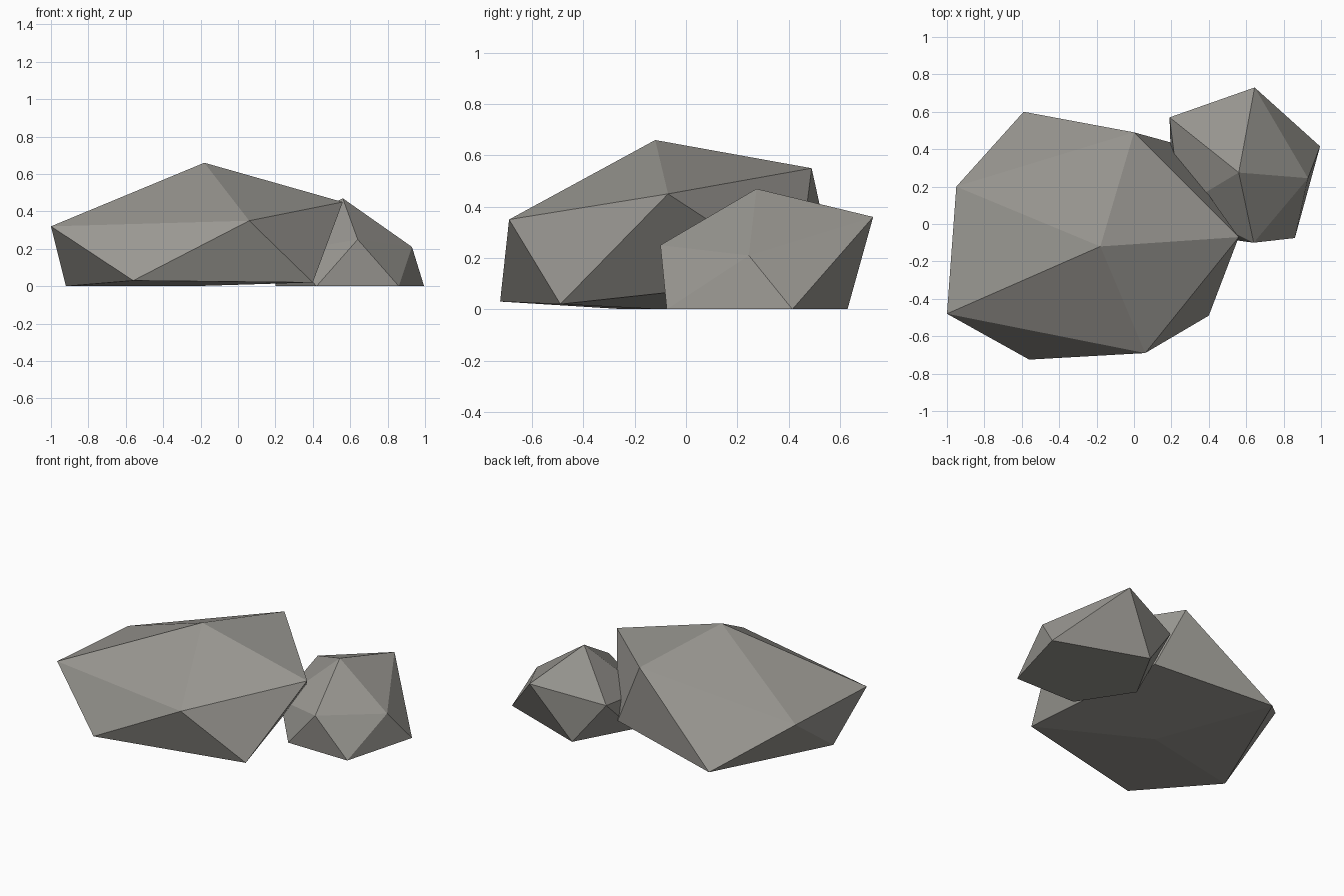
import bpy
import bmesh

if "Cube" in bpy.data.objects:
    bpy.data.objects.remove(bpy.data.objects["Cube"])

stone = bpy.data.materials.new("grey_stone")
stone.diffuse_color = (0.32, 0.31, 0.285, 1.0)
stone.use_nodes = True
stone.node_tree.nodes["Principled BSDF"].inputs["Base Color"].default_value = stone.diffuse_color


def rock(name, crown, upper, lower, base):
    """Irregular 20-sided boulder: crown point, two staggered rings of five, base point.
    Rings run counter-clockwise; lower[i] sits between upper[i] and upper[i + 1]."""
    bm = bmesh.new()
    top, bottom = bm.verts.new(crown), bm.verts.new(base)
    up = [bm.verts.new(p) for p in upper]
    low = [bm.verts.new(p) for p in lower]
    for i in range(5):
        j = (i + 1) % 5
        bm.faces.new((top, up[i], up[j]))
        bm.faces.new((up[i], low[i], up[j]))
        bm.faces.new((low[i], low[j], up[j]))
        bm.faces.new((bottom, low[j], low[i]))
    bmesh.ops.recalc_face_normals(bm, faces=bm.faces)
    mesh = bpy.data.meshes.new(name)
    bm.to_mesh(mesh)
    bm.free()
    mesh.materials.append(stone)
    obj = bpy.data.objects.new(name, mesh)
    bpy.context.collection.objects.link(obj)
    return obj


# Large boulder
rock("large_rock",
     crown=(-0.18, -0.12, 0.66),
     upper=[(-1.0, -0.48, 0.32), (0.06, -0.69, 0.35), (0.56, -0.07, 0.45),
            (0.0, 0.49, 0.55), (-0.95, 0.20, 0.31)],
     lower=[(-0.56, -0.725, 0.03), (0.40, -0.49, 0.02), (0.20, 0.435, 0.12),
            (-0.59, 0.60, 0.05), (-0.92, -0.24, 0.0)],
     base=(-0.25, -0.10, 0.0))

# Small boulder, leaning into the large one
rock("small_rock",
     crown=(0.56, 0.275, 0.47),
     upper=[(0.645, 0.73, 0.36), (0.19, 0.57, 0.275), (0.25, 0.09, 0.18),
            (0.64, -0.10, 0.25), (0.93, 0.245, 0.21)],
     lower=[(0.40, 0.63, 0.0), (0.20, 0.265, 0.0), (0.42, -0.07, 0.0),
            (0.86, -0.075, 0.0), (0.995, 0.415, 0.0)],
     base=(0.58, 0.24, 0.0))
